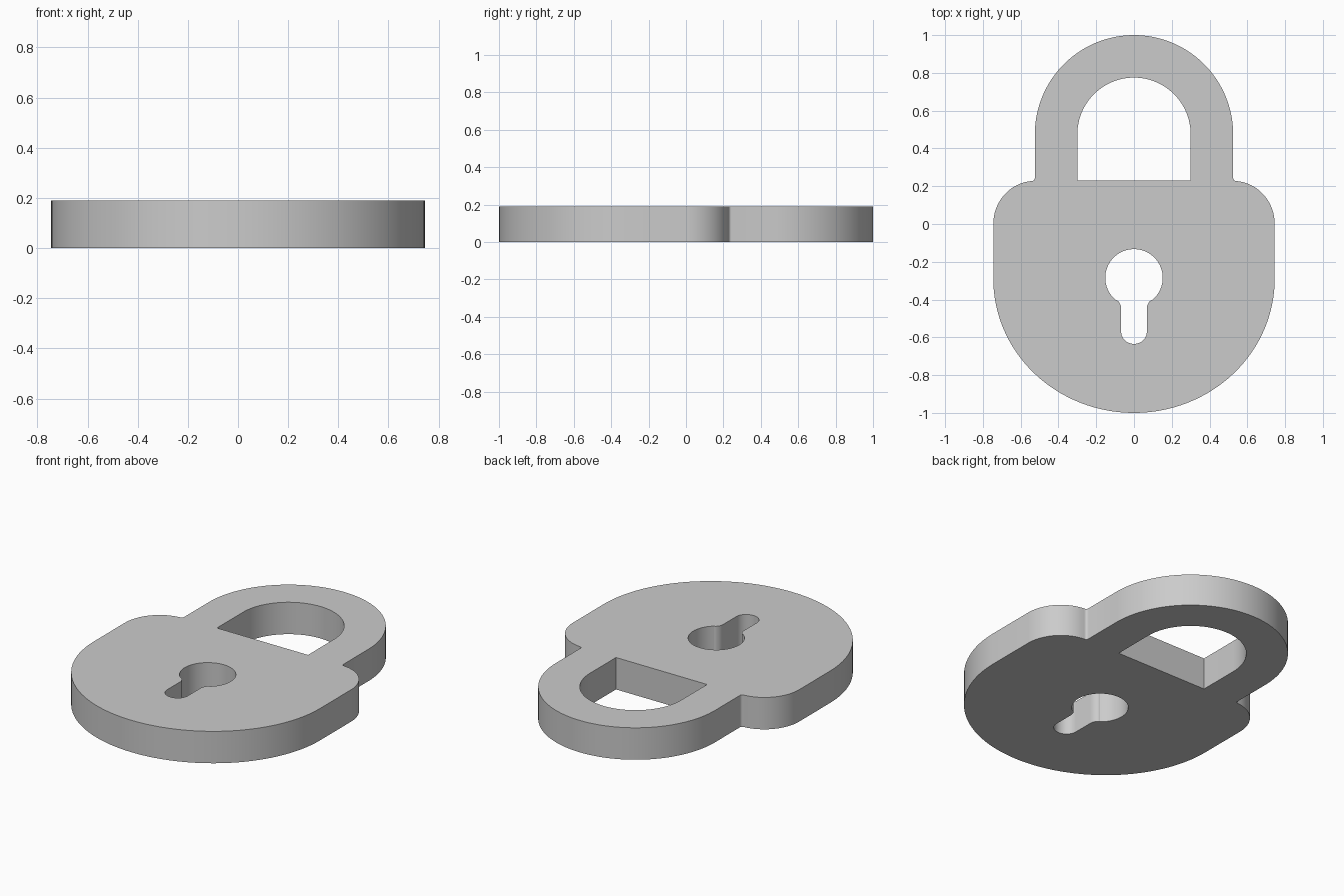
import bpy, bmesh
from math import sin, cos, radians

if "Cube" in bpy.data.objects:
    bpy.data.objects.remove(bpy.data.objects["Cube"])

THICK = 0.19


def arc(cx, cy, rx, ry, a0, a1, n=24):
    """Points along an elliptical arc, angles in degrees."""
    return [(cx + rx * cos(radians(a0 + (a1 - a0) * i / n)),
             cy + ry * sin(radians(a0 + (a1 - a0) * i / n))) for i in range(n + 1)]


def mirrored(right):
    """Close a right-hand half profile (bottom to top) across x = 0."""
    left = [(-x, y) for x, y in reversed(right) if x > 1e-5]
    return right + left


# Outer silhouette: rounded base, shoulder, small inner fillet, shackle
outline = mirrored(
    arc(0, -0.29, 0.745, 0.71, -90, 0, 32)
    + arc(0.525, 0.0, 0.22, 0.228, 0, 86, 16)
    + arc(0.54, 0.243, 0.015, 0.015, 270, 180, 4)
    + arc(0, 0.475, 0.525, 0.525, 0, 90, 32))

# Shackle opening: flat bottom with a round arch
opening = mirrored([(0.30, 0.23)] + arc(0, 0.475, 0.30, 0.30, 0, 90, 24))

# Keyhole: rounded slot blending into a circle
keyhole = mirrored(
    arc(0, -0.57, 0.068, 0.065, -90, 0, 12)
    + arc(0.123, -0.447, 0.055, 0.055, 180, 127, 6)
    + arc(0, -0.285, 0.152, 0.152, -50, 90, 28))

# Filled 2D curve with holes, extruded to a plate
curve = bpy.data.curves.new("padlock_profile", 'CURVE')
curve.dimensions = '2D'
curve.fill_mode = 'BOTH'
curve.extrude = THICK / 2
for loop in (outline, opening, keyhole):
    spline = curve.splines.new('POLY')
    spline.points.add(len(loop) - 1)
    for p, (x, y) in zip(spline.points, loop):
        p.co = (x, y, 0, 1)
    spline.use_cyclic_u = True

padlock = bpy.data.objects.new("padlock_plate", curve)
bpy.context.collection.objects.link(padlock)
bpy.context.view_layer.objects.active = padlock
padlock.select_set(True)
bpy.ops.object.convert(target='MESH')
padlock = bpy.context.object

# Weld caps to walls and stand the plate on the ground
bm = bmesh.new()
bm.from_mesh(padlock.data)
bmesh.ops.remove_doubles(bm, verts=bm.verts, dist=0.0005)
bmesh.ops.translate(bm, verts=bm.verts, vec=(0, 0, THICK / 2))
bmesh.ops.recalc_face_normals(bm, faces=bm.faces)
bm.to_mesh(padlock.data)
bm.free()
bpy.ops.object.shade_smooth_by_angle(angle=radians(30))
